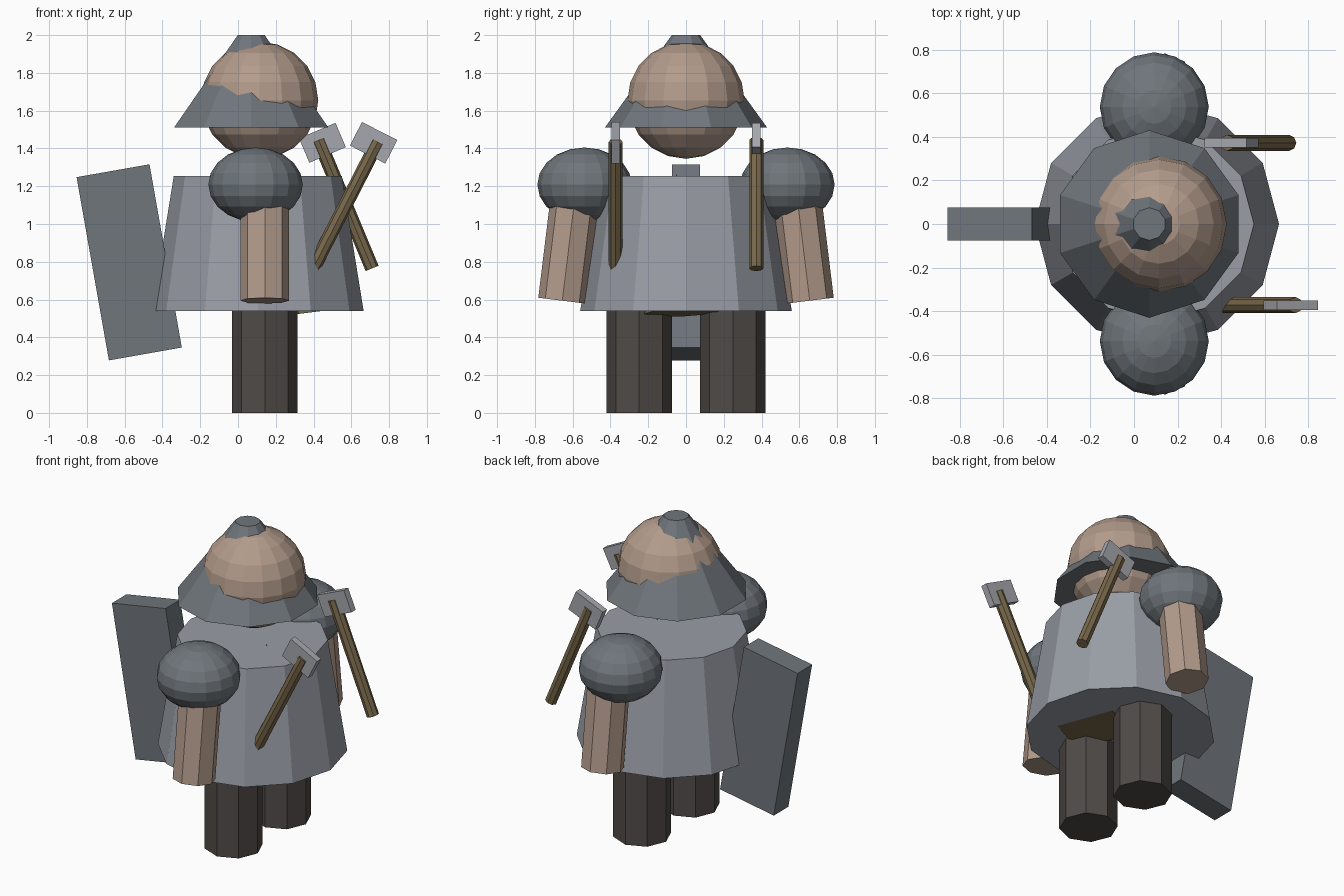
import bpy
from math import radians
from mathutils import Vector

if "Cube" in bpy.data.objects:
    bpy.data.objects.remove(bpy.data.objects["Cube"])


def material(name, rgb):
    m = bpy.data.materials.new(name)
    m.diffuse_color = (*rgb, 1)
    m.use_nodes = True
    m.node_tree.nodes["Principled BSDF"].inputs["Base Color"].default_value = m.diffuse_color
    return m


SKIN = material("skin", (0.45, 0.33, 0.26))
CLOTH = material("dark_cloth", (0.08, 0.07, 0.065))
PLATE = material("plate", (0.32, 0.34, 0.38))
STEEL = material("dark_steel", (0.16, 0.18, 0.20))
BLADE = material("blade", (0.38, 0.39, 0.42))
WOOD = material("wood", (0.19, 0.14, 0.07))


def finish(name, mat):
    ob = bpy.context.object
    ob.name = name
    ob.data.materials.append(mat)
    return ob


def tapered(name, mat, sides, start, end, r1, r2):
    """Frustum, cylinder or cone running from start to end."""
    a, b = Vector(start), Vector(end)
    d = b - a
    # tilt directly about the horizontal axis so the polygon keeps its heading
    rot = Vector((0, 0, 1)).rotation_difference(d).to_euler()
    bpy.ops.mesh.primitive_cone_add(vertices=sides, radius1=r1, radius2=r2,
                                    depth=d.length, location=(a + b) / 2,
                                    rotation=rot)
    return finish(name, mat)


def ball(name, mat, loc, size):
    bpy.ops.mesh.primitive_uv_sphere_add(segments=16, ring_count=10,
                                         radius=1, location=loc)
    bpy.context.object.scale = size
    return finish(name, mat)


def box(name, mat, loc, size, tilt):
    bpy.ops.mesh.primitive_cube_add(size=1, location=loc,
                                    rotation=(0, radians(tilt), 0))
    bpy.context.object.scale = size
    return finish(name, mat)


# Body, head and helmet
tapered("torso", PLATE, 12, (0.105, 0, 0.54), (0.105, 0, 1.255), 0.56, 0.445)
ball("head", SKIN, (0.115, 0, 1.655), (0.31, 0.31, 0.31))
tapered("helmet", STEEL, 10, (0.07, 0, 1.51), (0.07, 0, 2.0), 0.43, 0.075)

# Tapered wooden piece hidden inside the torso, just showing below it
tapered("inner_cone", WOOD, 8, (0.32, -0.02, 0.532), (0.24, -0.05, 1.265), 0.2, 0)

# Paired legs, arms and shoulder guards
for s, side in ((-1, "front"), (1, "back")):
    tapered(side + "_leg", CLOTH, 8, (0.142, s * 0.248, 0),
            (0.142, s * 0.248, 0.65), 0.173, 0.173)
    tapered(side + "_arm", SKIN, 8, (0.142, s * 0.655, 0.594),
            (0.142, s * 0.581, 1.2), 0.128, 0.128)
    ball(side + "_shoulder_guard", STEEL, (0.093, s * 0.537, 1.208),
         (0.25, 0.25, 0.197))

# Shield
box("shield", STEEL, (-0.576, 0, 0.797), (0.392, 0.15, 0.985), -10)

# Two axes: handle bottom, handle top, blade centre, tilt
for name, y, lo, hi, blade, tilt in (
        ("front_axe", -0.372, (0.40, 0.77), (0.74, 1.435), (0.718, 1.43), 27),
        ("back_axe", 0.372, (0.71, 0.765), (0.427, 1.445), (0.447, 1.43), -23)):
    tapered(name + "_handle", WOOD, 8, (lo[0], y, lo[1]), (hi[0], y, hi[1]),
            0.037, 0.037)
    box(name + "_blade", BLADE, (blade[0], y, blade[1]), (0.21, 0.044, 0.14), tilt)
